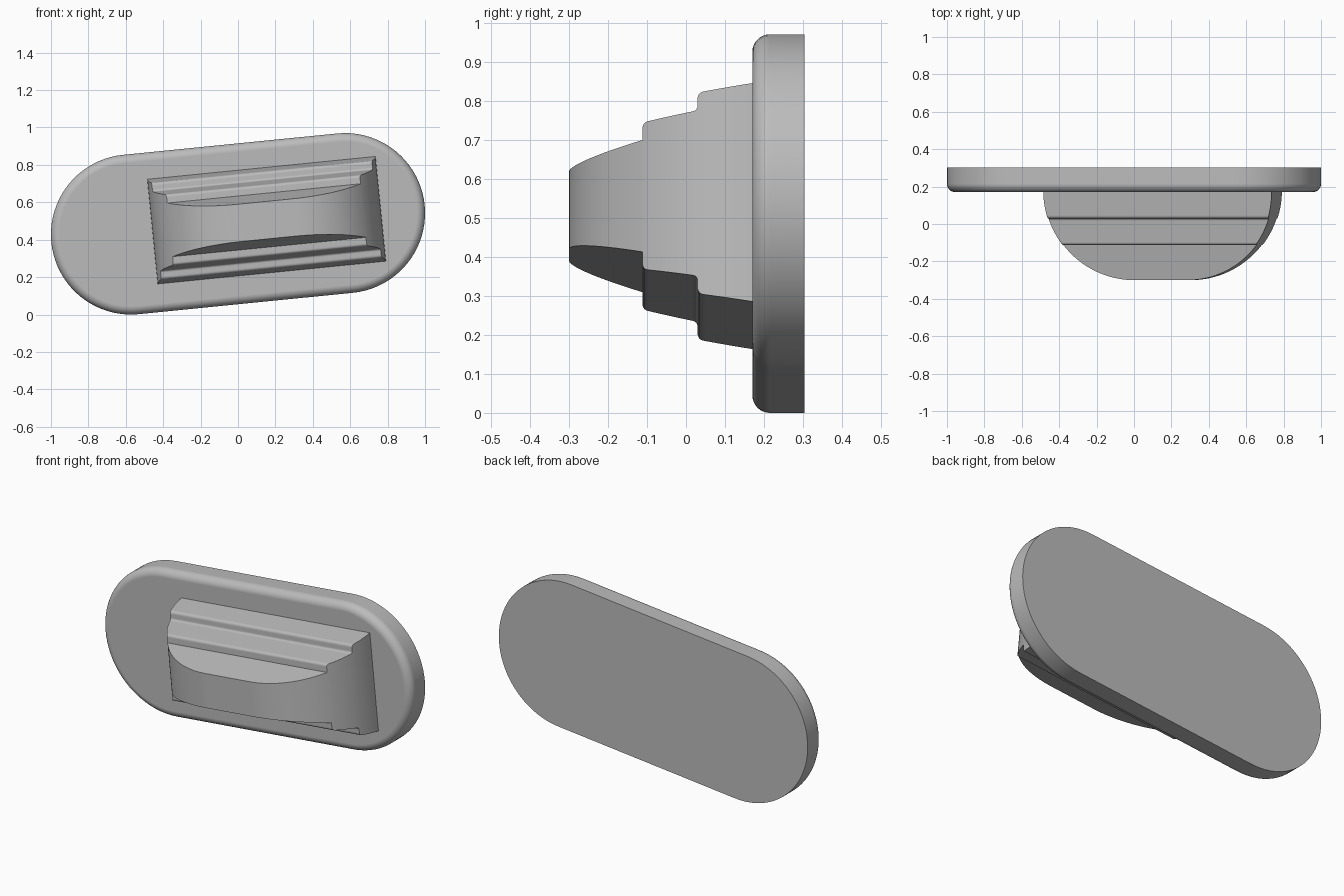
import bpy, bmesh, math
from mathutils import Vector

if "Cube" in bpy.data.objects:
    bpy.data.objects.remove(bpy.data.objects["Cube"], do_unlink=True)

TILT = math.radians(5.7)
CENTRE_Z = 0.485

grey = bpy.data.materials.new("plain grey")
grey.use_nodes = True
grey.diffuse_color = (0.5, 0.5, 0.5, 1)
grey.node_tree.nodes["Principled BSDF"].inputs["Base Color"].default_value = (0.5, 0.5, 0.5, 1)


def place(u, y, v):
    """Tilt a point of the part's own frame into the upright frame."""
    c, s = math.cos(TILT), math.sin(TILT)
    return (u * c - v * s, y, CENTRE_Z + u * s + v * c)


def loft(name, rings):
    """Skin a row of matching closed rings and cap both ends."""
    bm = bmesh.new()
    rows = [[bm.verts.new(place(*p)) for p in ring] for ring in rings]
    n = len(rows[0])
    for a, b in zip(rows, rows[1:]):
        for i in range(n):
            j = (i + 1) % n
            bm.faces.new((a[i], a[j], b[j], b[i]))
    bm.faces.new(rows[0])
    bm.faces.new(rows[-1])
    bmesh.ops.recalc_face_normals(bm, faces=bm.faces)
    mesh = bpy.data.meshes.new(name)
    bm.to_mesh(mesh)
    bm.free()
    mesh.materials.append(grey)
    obj = bpy.data.objects.new(name, mesh)
    bpy.context.collection.objects.link(obj)
    bpy.ops.object.select_all(action='DESELECT')
    obj.select_set(True)
    bpy.context.view_layer.objects.active = obj
    bpy.ops.object.shade_smooth_by_angle(angle=math.radians(30))
    mod = obj.modifiers.new("even shading", 'WEIGHTED_NORMAL')
    mod.keep_sharp = True
    return obj


# Base plate: long rounded slab with a soft front rim
BACK, FRONT, ROUND = 0.303, 0.17, 0.045
HALF, RADIUS, STEPS = 0.575, 0.428, 40


def stadium(y, inset):
    ring = []
    for side, start in ((1, -math.pi / 2), (-1, math.pi / 2)):
        for k in range(STEPS + 1):
            a = start + math.pi * k / STEPS
            ring.append((side * HALF + (RADIUS - inset) * math.cos(a), y,
                         (RADIUS - inset) * math.sin(a)))
    return ring


rim = [stadium(BACK, 0)]
for k in range(9):
    a = math.pi / 2 * k / 8
    rim.append(stadium(FRONT + ROUND * (1 - math.sin(a)), ROUND * (1 - math.cos(a))))
loft("base_plate", rim)

# Grip: stepped, tapering tiers cut to a round-ended plan
GRIP_U, GRIP_V = 0.154, 0.004
FLAT, BOW, TIP = 0.143, 0.47, -0.30


def half_length(y):
    d = max(0.0, FRONT - y)
    return FLAT + math.sqrt(max(0.0, BOW * BOW - d * d))


# Tier outline as depth, half height and corner softness
outline = [(0.2, 0.286, 0), (0.03, 0.259, 0.016), (0.029, 0.213, 0.012),
           (-0.111, 0.189, 0.014), (-0.112, 0.144, 0), (TIP, 0.1, 0)]


def soften(points):
    path = []
    for i, (y, v, r) in enumerate(points):
        p = Vector((y, v))
        if r == 0:
            path.append(p)
            continue
        a = p + (Vector(points[i - 1][:2]) - p).normalized() * r
        b = p + (Vector(points[i + 1][:2]) - p).normalized() * r
        for k in range(7):
            t = k / 6
            path.append(a * (1 - t) ** 2 + p * 2 * t * (1 - t) + b * t * t)
    return path


# Add rows along the bowed ends so that they stay round
path = soften(outline)
bow_rows = [FRONT - BOW * math.sin(math.pi / 2 * k / 36) for k in range(36)]
rows = [path[0]]
for a, b in zip(path, path[1:]):
    for y in bow_rows:
        if a.x - 0.002 > y > b.x + 0.0002:
            rows.append(a.lerp(b, (a.x - y) / (a.x - b.x)))
    rows.append(b)

rings = []
for y, v in rows:
    w = half_length(y)
    rings.append([(GRIP_U + su * w, y, GRIP_V + sv * v)
                  for su, sv in ((-1, -1), (1, -1), (1, 1), (-1, 1))])
loft("stepped_grip", rings)
